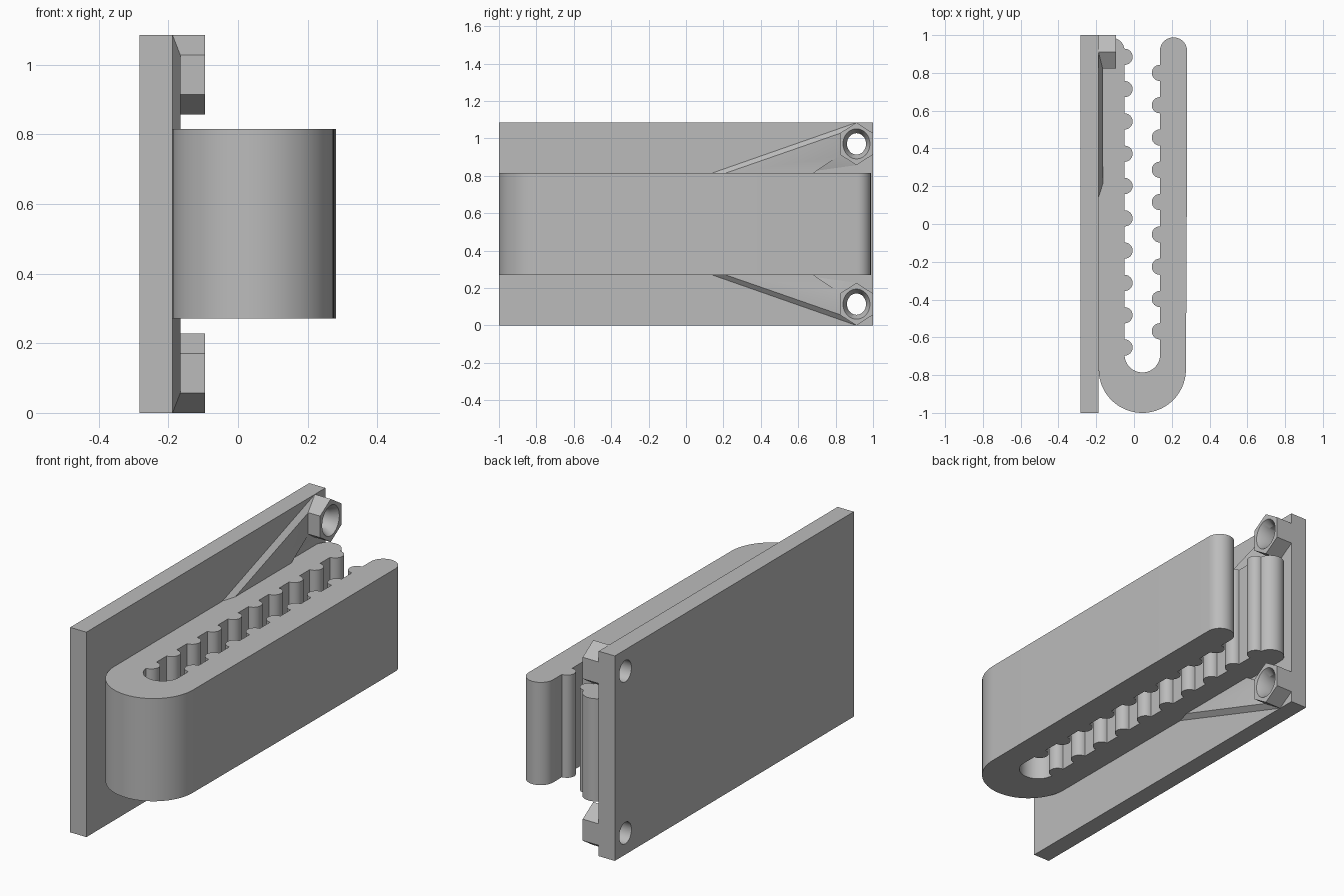
import bpy, bmesh
from math import sin, cos, radians, pi

if "Cube" in bpy.data.objects:
    bpy.data.objects.remove(bpy.data.objects["Cube"])

gray = bpy.data.materials.new("plain_gray")
gray.use_nodes = True
gray.diffuse_color = (0.5, 0.5, 0.5, 1)
gray.node_tree.nodes["Principled BSDF"].inputs["Base Color"].default_value = (0.5, 0.5, 0.5, 1)

HEIGHT = 1.085
BACK, FACE, PAD, BOSS = -0.283, -0.188, -0.165, -0.095   # x layers of the mount


def loft(name, rings):
    """Skin a closed solid through rings of equal point count."""
    bm = bmesh.new()
    loops = [[bm.verts.new(p) for p in ring] for ring in rings]
    for a, b in zip(loops, loops[1:]):
        for i in range(len(a)):
            j = (i + 1) % len(a)
            bm.faces.new((a[i], a[j], b[j], b[i]))
    bm.faces.new(loops[0][::-1])
    bm.faces.new(loops[-1])
    bmesh.ops.recalc_face_normals(bm, faces=bm.faces)
    mesh = bpy.data.meshes.new(name)
    bm.to_mesh(mesh)
    bm.free()
    mesh.materials.append(gray)
    obj = bpy.data.objects.new(name, mesh)
    bpy.context.collection.objects.link(obj)
    return obj


def activate(obj):
    bpy.ops.object.select_all(action='DESELECT')
    obj.select_set(True)
    bpy.context.view_layer.objects.active = obj


def smooth(obj):
    activate(obj)
    bpy.ops.object.shade_smooth_by_angle(angle=radians(30))


def cut(obj, cutter):
    activate(obj)
    mod = obj.modifiers.new("hole", 'BOOLEAN')
    mod.object = cutter
    mod.operation = 'DIFFERENCE'
    mod.solver = 'EXACT'
    bpy.ops.object.modifier_apply(modifier=mod.name)


def arc(cx, cy, r, start, end, steps):
    angles = [radians(start + (end - start) * i / steps) for i in range(steps + 1)]
    return [(cx + r * cos(a), cy + r * sin(a)) for a in angles]


# Toothed U-shaped clip, drawn as one outline seen from above
TOOTH, PITCH = 0.043, 0.171
outline = arc(0.044, -0.769, 0.231, 180, 360, 40)
outline += [(0.277, -0.4), (0.281, 0.37)]
outline += arc(0.209, 0.916, 0.072, 0, 180, 24)
for i in range(9):
    outline += arc(0.137, 0.80 - i * PITCH, TOOTH, 90, 270, 12)
outline += arc(0.044, -0.692, 0.094, 0, -176, 24)
for i in reversed(range(10)):
    outline += arc(-0.05, 0.885 - i * PITCH, TOOTH, -90, 90, 12)
outline += arc(-0.119, 0.917, 0.069, 11, 180, 24)
clip = loft("toothed_clip", [[(x, y, z) for x, y in outline] for z in (0.271, 0.815)])
smooth(clip)

# Flat back plate
plate = loft("back_plate", [[(x, -1, 0), (x, 1, 0), (x, 1, HEIGHT), (x, -1, HEIGHT)]
                            for x in (BACK, FACE)])

# Hexagonal screw bosses with tapered ribs, above and below the clip
BY, BZ, HALF_W, HALF_H = 0.9115, 0.971, 0.0885, 0.114
for side in ("upper", "lower"):
    def at(x, y, z):
        return (x, y, z if side == "upper" else HEIGHT - z)

    def hexagon(x):
        corners = [(0, 1), (1, .5), (1, -.5), (0, -1), (-1, -.5), (-1, .5)]
        return [at(x, BY + u * HALF_W, BZ + v * HALF_H) for u, v in corners]

    def circle(x, r):
        return [at(x, BY + r * cos(i * pi / 16), BZ + 1.12 * r * sin(i * pi / 16))
                for i in range(32)]

    boss = loft(side + "_screw_boss", [hexagon(FACE - 0.002), hexagon(BOSS)])
    base = [(0.097, 0.80), (BY, HEIGHT), (BY, 0.857), (0.498, 0.80)]
    top = [(0.17, 0.80), (BY - HALF_W, 1.027), (BY - HALF_W, 0.91), (0.66, 0.80)]
    rib = loft(side + "_rib", [[at(FACE, *p) for p in base], [at(PAD, *p) for p in top]])

    # Countersunk screw hole
    cutter = loft("hole_cutter", [circle(BACK - 0.05, 0.051), circle(BOSS - 0.04, 0.051),
                                  circle(BOSS, 0.072), circle(BOSS + 0.05, 0.072)])
    cutter.hide_render = True
    for part in (boss, rib, plate):
        cut(part, cutter)
    bpy.data.objects.remove(cutter)
    smooth(boss)
    smooth(rib)
smooth(plate)
